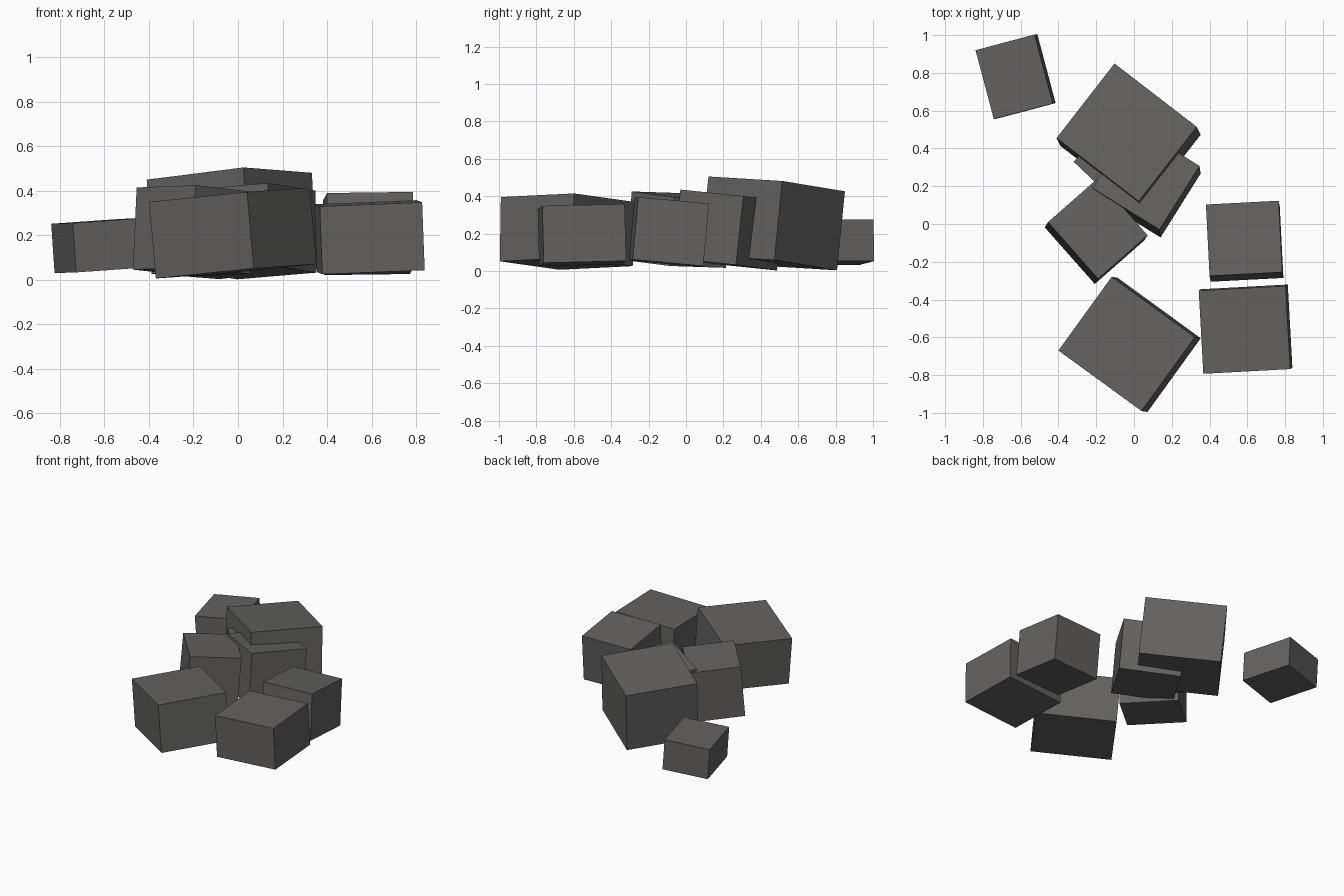
import bpy
import bmesh
from mathutils import Vector

if "Cube" in bpy.data.objects:
    bpy.data.objects.remove(bpy.data.objects["Cube"])

# single dull stone colour
stone = bpy.data.materials.new("dark_grey_stone")
stone.diffuse_color = (0.13, 0.12, 0.11, 1.0)
stone.use_nodes = True
stone.node_tree.nodes["Principled BSDF"].inputs["Base Color"].default_value = stone.diffuse_color


def block(name, corner, u, v, height):
    """Tilted stone block: top-face corner, two top edges, depth below."""
    p, u, v = Vector(corner), Vector(u), Vector(v)
    v -= u * (u.dot(v) / u.length_squared)      # keep edges square
    n = u.cross(v).normalized()
    if n.z < 0:
        n = -n
    centre = p + u / 2 + v / 2 - n * height / 2
    bm = bmesh.new()
    bmesh.ops.create_cube(bm, size=1)
    for vert in bm.verts:
        x, y, z = vert.co
        vert.co = u * x + v * y + n * (z * height)
    bmesh.ops.recalc_face_normals(bm, faces=bm.faces)
    mesh = bpy.data.meshes.new(name)
    bm.to_mesh(mesh)
    bm.free()
    mesh.materials.append(stone)
    obj = bpy.data.objects.new(name, mesh)
    obj.location = centre
    bpy.context.collection.objects.link(obj)


# large blocks at back and front
block("back_large_block", (0.025, 0.12, 0.505), (-0.435, 0.335, -0.055), (0.30, 0.40, -0.025), 0.425)
block("front_large_block", (-0.40, -0.67, 0.35), (0.44, -0.32, 0.045), (0.287, 0.387, 0.02), 0.345)

# overlapping middle blocks
block("middle_left_block", (-0.455, 0.01, 0.415), (0.265, -0.30, 0.01), (0.258, 0.235, -0.03), 0.37)
block("middle_right_block", (0.135, -0.03, 0.435), (-0.355, 0.22, -0.03), (0.208, 0.34, -0.035), 0.37)
block("buried_block", (-0.32, 0.33, 0.36), (0.20, -0.19, 0.0), (0.19, 0.20, 0.0), 0.29)

# pair of blocks on the right
block("right_back_block", (0.40, -0.275, 0.39), (0.385, 0.02, 0.005), (-0.02, 0.378, -0.035), 0.335)
block("right_front_block", (0.367, -0.793, 0.33), (0.46, 0.025, 0.018), (-0.024, 0.44, 0.01), 0.305)

# small outlying block
block("small_outlying_block", (-0.742, 0.555, 0.255), (0.312, 0.083, 0.022), (-0.097, 0.365, -0.003), 0.222)
